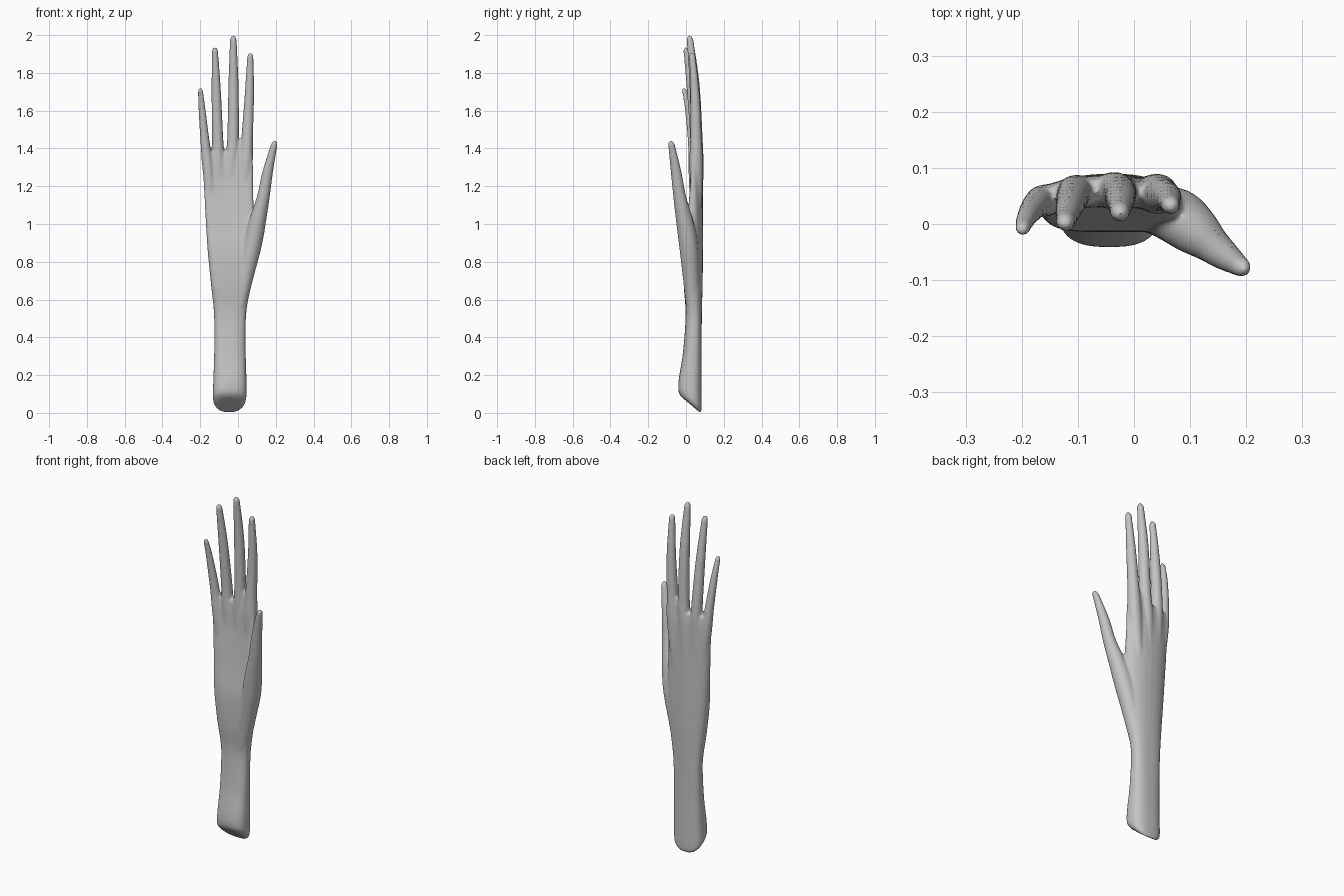
import bpy, bmesh, math
from mathutils import Vector

old = bpy.data.objects.get("Cube")
if old:
    bpy.data.objects.remove(old, do_unlink=True)

grey = bpy.data.materials.new("plain grey")
grey.use_nodes = True
colour = (0.55, 0.55, 0.55, 1)
grey.diffuse_color = colour
grey.node_tree.nodes["Principled BSDF"].inputs["Base Color"].default_value = colour

SIDES = 32
bm = bmesh.new()


def skin(rings):
    """Closed tube through a list of point rings."""
    loops = [[bm.verts.new(p) for p in ring] for ring in rings]
    for a, b in zip(loops, loops[1:]):
        for i in range(SIDES):
            j = (i + 1) % SIDES
            bm.faces.new((a[i], a[j], b[j], b[i]))
    bm.faces.new(loops[0][::-1])
    bm.faces.new(loops[-1])


def spline(keys, steps=6):
    """Smooth in-between values through rows of keys."""
    rows = [Vector(k) for k in keys]
    out = []
    for i in range(len(rows) - 1):
        p0, p1, p2 = rows[max(i - 1, 0)], rows[i], rows[i + 1]
        p3 = rows[min(i + 2, len(rows) - 1)]
        for s in range(steps):
            t = s / steps
            out.append(0.5 * (2 * p1 + (p2 - p0) * t + (2 * p0 - 5 * p1 + 4 * p2 - p3) * t * t
                              + (3 * p1 - p0 - 3 * p2 + p3) * t ** 3))
    return out + [rows[-1]]


def palm_ring(z, left, right, front, back, arch, tilt):
    """Rounded box section, arched towards the front at its edges."""
    ring = []
    for i in range(SIDES):
        a = 2 * math.pi * i / SIDES
        u = math.copysign(abs(math.cos(a)) ** 0.75, math.cos(a))
        v = math.copysign(abs(math.sin(a)) ** 0.75, math.sin(a))
        ring.append(((left + right) / 2 + u * (right - left) / 2,
                     (front + back) / 2 + v * (back - front) / 2 - arch * u * u,
                     z + tilt * (1 - v) / 2))
    return ring


def finger(keys):
    """Round tapered digit with a domed tip; keys are x, y, z, radius."""
    rows = spline(keys)
    end, before = rows[-1], rows[-2]
    way = (end - before).xyz.normalized()
    for k in range(1, 6):
        a = k * math.pi / 11
        p = end.xyz + way * end.w * 1.6 * math.sin(a)
        rows.append(Vector((*p, end.w * math.cos(a))))
    skin([[(r.x + r.w * math.cos(2 * math.pi * i / SIDES),
            r.y + r.w * math.sin(2 * math.pi * i / SIDES), r.z)
           for i in range(SIDES)] for r in rows])


# Forearm, wrist and palm: z, left, right, front, back, arch, tilt
skin([palm_ring(*r) for r in spline([
    (0.00, -0.11, 0.015, -0.025, 0.076, 0, 0.085),
    (0.03, -0.132, 0.042, -0.04, 0.083, 0, 0.085),
    (0.15, -0.131, 0.045, -0.038, 0.083, 0, 0.03),
    (0.32, -0.126, 0.041, -0.016, 0.083, 0, 0),
    (0.52, -0.127, 0.043, -0.002, 0.084, 0, 0),
    (0.68, -0.143, 0.068, -0.012, 0.088, 0.008, 0),
    (0.85, -0.160, 0.085, -0.012, 0.090, 0.014, 0),
    (1.02, -0.171, 0.085, 0.008, 0.090, 0.018, 0),
    (1.20, -0.181, 0.080, 0.026, 0.089, 0.020, 0),
    (1.32, -0.188, 0.079, 0.032, 0.086, 0.020, 0),
    (1.38, -0.185, 0.075, 0.038, 0.080, 0.020, 0)])])

# Little, ring, middle and index fingers, running down into the palm
finger([(-0.135, 0.045, 1.05, 0.022), (-0.158, 0.042, 1.28, 0.029), (-0.173, 0.036, 1.42, 0.025),
        (-0.190, 0.014, 1.60, 0.019), (-0.198, -0.006, 1.70, 0.014)])
finger([(-0.090, 0.058, 1.05, 0.025), (-0.102, 0.056, 1.30, 0.032), (-0.108, 0.052, 1.45, 0.030),
        (-0.115, 0.030, 1.70, 0.025), (-0.122, 0.004, 1.91, 0.017)])
finger([(-0.040, 0.061, 1.05, 0.026), (-0.036, 0.059, 1.30, 0.034), (-0.026, 0.057, 1.46, 0.031),
        (-0.024, 0.045, 1.74, 0.027), (-0.025, 0.022, 1.97, 0.018)])
finger([(0.020, 0.058, 1.05, 0.025), (0.040, 0.054, 1.30, 0.036), (0.048, 0.053, 1.45, 0.031),
        (0.060, 0.048, 1.68, 0.025), (0.065, 0.034, 1.88, 0.017)])
# Web joining the index and middle fingers
finger([(0.005, 0.056, 1.25, 0.024), (0.009, 0.056, 1.40, 0.020), (0.011, 0.056, 1.43, 0.014)])

# Thumb with its fleshy base
finger([(-0.005, 0.040, 0.50, 0.034), (0.035, 0.028, 0.70, 0.043), (0.075, 0.014, 0.88, 0.050),
        (0.102, -0.006, 1.01, 0.046), (0.135, -0.034, 1.15, 0.034), (0.158, -0.053, 1.28, 0.028),
        (0.190, -0.076, 1.415, 0.018)])

bmesh.ops.recalc_face_normals(bm, faces=bm.faces)
mesh = bpy.data.meshes.new("hand")
bm.to_mesh(mesh)
bm.free()
hand = bpy.data.objects.new("hand", mesh)
bpy.context.collection.objects.link(hand)
mesh.materials.append(grey)

# Fuse all parts into one soft skin
remesh = hand.modifiers.new("fuse", 'REMESH')
remesh.mode = 'VOXEL'
remesh.voxel_size = 0.006
remesh.use_smooth_shade = True
soften = hand.modifiers.new("soften", 'SMOOTH')
soften.factor = 0.5
soften.iterations = 8
bpy.context.view_layer.objects.active = hand
hand.select_set(True)
for name in ("fuse", "soften"):
    bpy.ops.object.modifier_apply(modifier=name)
bpy.ops.object.shade_smooth_by_angle(angle=math.radians(50))
